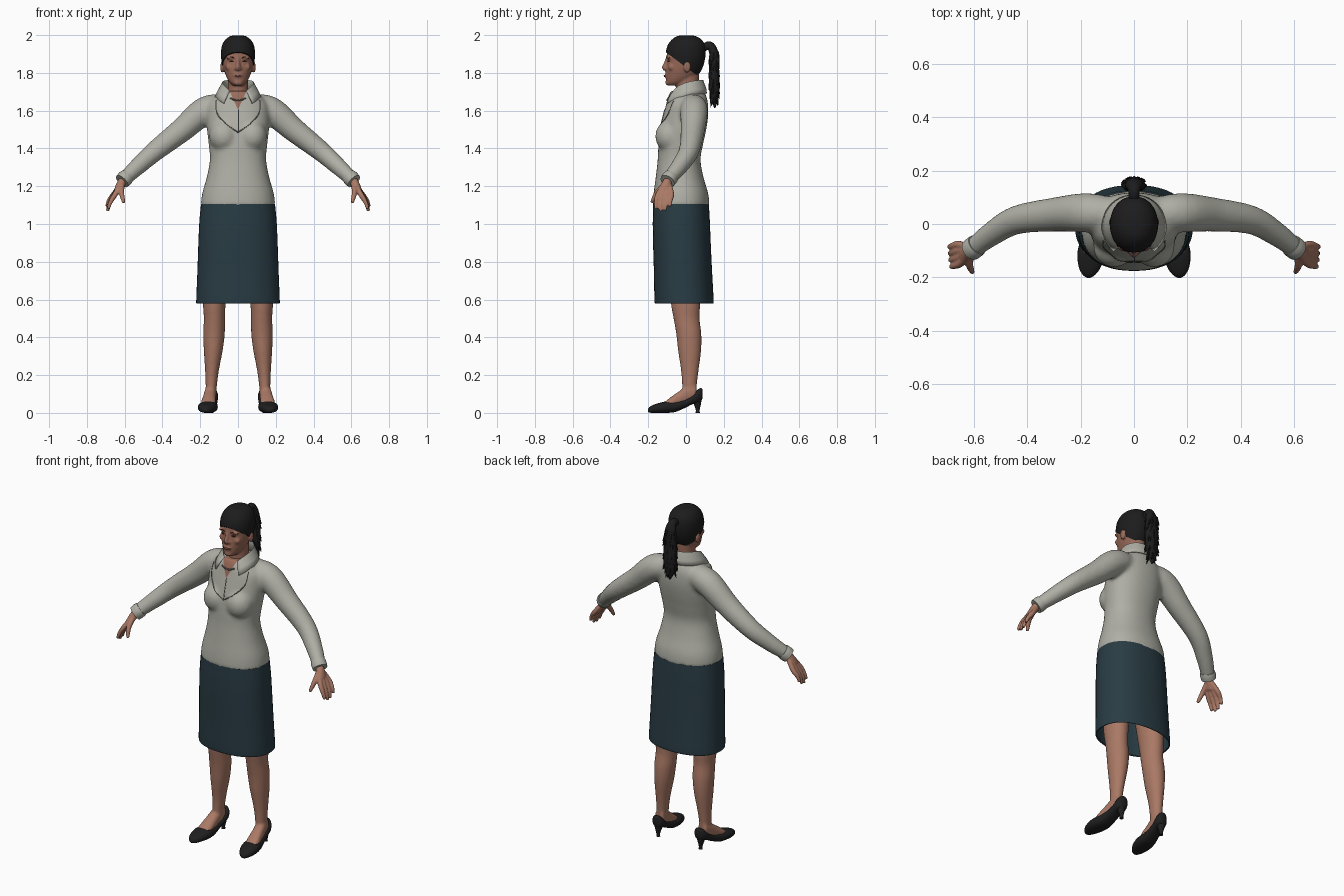
import bpy, bmesh, math, random
from mathutils import Vector, Matrix
from mathutils.bvhtree import BVHTree

if "Cube" in bpy.data.objects:
    bpy.data.objects.remove(bpy.data.objects["Cube"])

random.seed(4)


def material(name, rgb):
    m = bpy.data.materials.new(name)
    m.diffuse_color = (*rgb, 1)
    m.use_nodes = True
    m.node_tree.nodes["Principled BSDF"].inputs["Base Color"].default_value = m.diffuse_color
    return m


SHIRT = material("shirt_grey", (0.43, 0.43, 0.38))
SEAM = material("seam_grey", (0.14, 0.14, 0.12))
SKIRT = material("skirt_teal", (0.022, 0.045, 0.058))
SKIN = material("skin", (0.40, 0.19, 0.13))
FACE = material("face_skin", (0.32, 0.145, 0.10))
LIPS = material("lips", (0.20, 0.07, 0.055))
HAIR = material("hair_black", (0.012, 0.012, 0.013))
SHOE = material("shoe_black", (0.014, 0.014, 0.015))
DARK = material("eye_brown", (0.05, 0.025, 0.018))


# ---- helpers ----
def spline(keys, sub=5):
    """Smooth interpolation through tuples of numbers."""
    out = []
    for i in range(len(keys) - 1):
        p = [keys[max(i - 1, 0)], keys[i], keys[i + 1], keys[min(i + 2, len(keys) - 1)]]
        for k in range(sub):
            t = k / sub
            out.append([0.5 * (2 * b + (c - a) * t + (2 * a - 5 * b + 4 * c - d) * t * t
                               + (3 * b - a - 3 * c + d) * t ** 3) for a, b, c, d in zip(*p)])
    return out + [list(keys[-1])]


def ring(c, u, v, n, e=2.0):
    pts = []
    for i in range(n):
        a = 2 * math.pi * i / n
        ca, sa = math.cos(a), math.sin(a)
        pts.append(c + u * math.copysign(abs(ca) ** (2 / e), ca) + v * math.copysign(abs(sa) ** (2 / e), sa))
    return pts


def add_rings(bm, rings, start=True, end=True):
    vs = [[bm.verts.new(p) for p in r] for r in rings]
    n = len(vs[0])
    for a, b in zip(vs, vs[1:]):
        for i in range(n):
            bm.faces.new((a[i], a[(i + 1) % n], b[(i + 1) % n], b[i]))
    if start:
        bm.faces.new(vs[0][::-1])
    if end:
        bm.faces.new(vs[-1])


def column(bm, keys, n=32, e=2.0, grow=0.0, **caps):
    """Stack of level rings: (z, centre x, half width, front y, back y)."""
    add_rings(bm, [ring(Vector((x, (f + b) / 2, z)), Vector((w + grow, 0, 0)),
                        Vector((0, (b - f) / 2 + grow, 0)), n, e)
                   for z, x, w, f, b in spline(keys)], **caps)


def tube(bm, keys, n=12, ref=(0, 1, 0), sub=5):
    """Tube through (x, y, z, radius u, radius v)."""
    keys = [k if len(k) == 5 else (*k, k[3]) for k in keys]
    pts = spline(keys, sub)
    rings = []
    for i, p in enumerate(pts):
        t = Vector(pts[min(i + 1, len(pts) - 1)][:3]) - Vector(pts[max(i - 1, 0)][:3])
        u = t.cross(Vector(ref)).normalized()
        v = t.normalized().cross(u)
        rings.append(ring(Vector(p[:3]), u * p[3], v * p[4], n))
    add_rings(bm, rings)


def ball(bm, c, s, seg=16):
    bmesh.ops.create_uvsphere(bm, u_segments=seg, v_segments=max(seg // 2, 6), radius=1,
                              matrix=Matrix.Translation(c) @ Matrix.Diagonal((*s, 1)))


def finish(bm, name, mat, voxel=0, smooth=4):
    bmesh.ops.recalc_face_normals(bm, faces=bm.faces)
    me = bpy.data.meshes.new(name)
    bm.to_mesh(me)
    bm.free()
    ob = bpy.data.objects.new(name, me)
    bpy.context.collection.objects.link(ob)
    if voxel:  # fuse overlapping volumes into one soft surface
        r = ob.modifiers.new("fuse", 'REMESH')
        r.mode, r.voxel_size = 'VOXEL', voxel
        s = ob.modifiers.new("soften", 'SMOOTH')
        s.iterations, s.factor = smooth, 0.5
        deps = bpy.context.evaluated_depsgraph_get()
        ob.data = bpy.data.meshes.new_from_object(ob.evaluated_get(deps))
        ob.modifiers.clear()
    ob.data.materials.clear()
    ob.data.materials.append(mat)
    return ob


def surface(ob):
    bm = bmesh.new()
    bm.from_mesh(ob.data)
    tree = BVHTree.FromBMesh(bm)
    bm.free()
    return lambda x, z: tree.ray_cast(Vector((x, -1, z)), Vector((0, 1, 0)))[0]


# ---- shirt: torso, bust and sleeves fused ----
bm = bmesh.new()
column(bm, [(1.09, 0, .198, -.177, .124), (1.16, 0, .190, -.172, .118), (1.25, 0, .165, -.160, .092),
            (1.34, 0, .149, -.150, .077), (1.42, 0, .155, -.146, .090), (1.50, 0, .164, -.138, .107),
            (1.57, 0, .167, -.122, .117), (1.63, 0, .162, -.106, .117), (1.67, 0, .130, -.096, .110),
            (1.705, 0, .085, -.08, .095)], 40, 2.2)
for s in (-1, 1):
    ball(bm, (s * .075, -.085, 1.465), (.078, .078, .085), 24)
    tube(bm, [(s * .05, .03, 1.625, .06), (s * .17, .042, 1.603, .074), (s * .30, .035, 1.495, .064),
              (s * .44, .015, 1.385, .054), (s * .53, -.035, 1.305, .046), (s * .605, -.092, 1.235, .037)], 20)
shirt = finish(bm, "shirt", SHIRT, 0.011, 6)

# open neckline: cut a clean V and colour it as skin
bm = bmesh.new()
bm.from_mesh(shirt.data)
for s in (-1, 1):
    bmesh.ops.bisect_plane(bm, geom=bm.verts[:] + bm.edges[:] + bm.faces[:],
                           plane_co=(0, 0, 1.605), plane_no=(s, 0, -.45))
for f in bm.faces:
    c = f.calc_center_median()
    f.material_index = int(c.y < 0.02 and abs(c.x) < .45 * (c.z - 1.605))
bm.to_mesh(shirt.data)
bm.free()
shirt.data.materials.append(FACE)
on_shirt = surface(shirt)

# stitched yoke and front placket
bm = bmesh.new()
for s in (-1, 1):
    path = spline([(s * .115, 1.655), (s * .112, 1.59), (s * .07, 1.535), (0, 1.485)], 6)
    tube(bm, [(*on_shirt(x, z), .0028) for x, z in path], 6, sub=1)
tube(bm, [(*on_shirt(.002, 1.605 - .02 * i), .0028) for i in range(7)], 6, ref=(1, 0, 0), sub=1)
finish(bm, "shirt_seams", SEAM)

# folded collar, open at the front with pointed wings
bm = bmesh.new()
rows = []
for i in range(33):
    t = i / 16 - 1
    a = t * math.radians(148)
    x, y, k = math.sin(a), math.cos(a), abs(t) ** 3
    rows.append([bm.verts.new(p) for p in (
        (x * .078, .005 + y * .078, 1.70 - .03 * k),
        (x * .084, .005 + y * .086, 1.76 - .058 * k),
        (x * (.102 + .012 * k), .005 + y * (.100 + .012 * k), 1.715 - .045 * k),
        (x * (.112 + .03 * k), .004 + y * (.104 + .02 * k), 1.69 - .052 * k))])
for a, b in zip(rows, rows[1:]):
    for j in range(3):
        bm.faces.new((a[j], a[j + 1], b[j + 1], b[j]))
collar = finish(bm, "collar", SHIRT)
m = collar.modifiers.new("thickness", 'SOLIDIFY')
m.thickness, m.offset = 0.006, 0

# ---- skirt ----
bm = bmesh.new()
column(bm, [(1.105, 0, .196, -.174, .121), (1.02, 0, .204, -.176, .126), (.92, 0, .209, -.175, .130),
            (.75, 0, .215, -.170, .138), (.60, 0, .221, -.167, .146), (.578, 0, .220, -.163, .143)],
       48, 2.25, end=False)
skirt = finish(bm, "skirt", SKIRT)
m = skirt.modifiers.new("thickness", 'SOLIDIFY')
m.thickness, m.offset = 0.006, -1

# ---- limbs, hands and shoes ----
HEEL_TO_TOE = [(.088, .010, .080, .122), (.08, .026, .062, .132), (.06, .036, .052, .122),
               (.03, .037, .044, .092), (-.01, .039, .024, .072), (-.06, .047, .004, .062),
               (-.11, .052, .000, .060), (-.16, .042, .000, .047), (-.19, .024, .001, .034),
               (-.202, .006, .006, .020)]
FOOT = [(.055, .028, .07, .15), (.01, .031, .05, .145), (-.04, .035, .03, .112),
        (-.08, .039, .02, .084), (-.115, .036, .02, .056)]


def along_y(bm, keys, s):
    add_rings(bm, [ring(Vector((s * (.148 - .11 * y), y, (lo + hi) / 2)), Vector((w, 0, 0)),
                        Vector((0, 0, (hi - lo) / 2)), 20, 2.4) for y, w, lo, hi in spline(keys)])


for s, side in ((-1, "right"), (1, "left")):
    bm = bmesh.new()
    column(bm, [(.75, s * .115, .070, -.10, .08), (.58, s * .125, .060, -.08, .075),
                (.50, s * .125, .056, -.066, .072), (.42, s * .127, .057, -.052, .081),
                (.33, s * .131, .050, -.042, .080), (.22, s * .138, .036, -.026, .066),
                (.13, s * .142, .029, -.020, .056), (.07, s * .143, .029, -.020, .058)], 24)
    along_y(bm, FOOT, s)
    finish(bm, side + "_leg", SKIN, 0.008, 3)

    bm = bmesh.new()
    along_y(bm, HEEL_TO_TOE, s)
    tube(bm, [(s * .141, .055, .085, .03), (s * .141, .060, .05, .020), (s * .141, .062, .02, .011),
              (s * .141, .062, 0, .011)], 12)
    finish(bm, side + "_shoe", SHOE)

    bm = bmesh.new()
    tube(bm, [(s * .588, -.078, 1.252, .041), (s * .60, -.088, 1.240, .043), (s * .614, -.098, 1.226, .041)], 20)
    finish(bm, side + "_cuff", SHIRT)

    bm = bmesh.new()
    tube(bm, [(s * .585, -.075, 1.255, .025), (s * .615, -.10, 1.22, .024), (s * .64, -.115, 1.175, .018, .036)], 14)
    for t in (0, 1 / 3, 2 / 3, 1):
        drop = .018 * (2 * t - 1) ** 2 + .012 * t
        tube(bm, [(s * .615, -.11 + .02 * t, 1.215, .014), (s * (.65 + .008 * t), -.147 + .07 * t, 1.157, .0145),
                  (s * (.674 + .01 * t), -.158 + .075 * t, 1.108 + drop / 2, .0115),
                  (s * (.688 + .006 * t), -.160 + .075 * t, 1.062 + drop, .008)], 10)
    tube(bm, [(s * .615, -.105, 1.215, .017), (s * .617, -.15, 1.170, .0145),
              (s * .611, -.170, 1.138, .012), (s * .605, -.182, 1.112, .008)], 10)
    finish(bm, side + "_hand", SKIN, 0.005, 2)

# ---- head, neck, nose and ears fused ----
SKULL = [(1.733, 0, .026, -.094, -.03), (1.75, 0, .045, -.105, .01), (1.78, 0, .062, -.107, .055),
         (1.82, 0, .075, -.106, .08), (1.86, 0, .082, -.101, .092), (1.90, 0, .084, -.102, .097),
         (1.94, 0, .078, -.092, .093), (1.97, 0, .061, -.070, .075), (1.988, 0, .035, -.042, .046),
         (1.993, 0, .008, -.01, .012)]
bm = bmesh.new()
column(bm, SKULL, 32, 2.1)
column(bm, [(1.62, 0, .062, -.06, .07), (1.70, 0, .055, -.055, .066), (1.80, 0, .053, -.05, .07)], 24)
tube(bm, [(0, -.096, 1.885, .009), (0, -.106, 1.855, .010), (0, -.114, 1.830, .013), (0, -.108, 1.818, .012)],
     10, ref=(1, 0, 0))
ball(bm, (0, -.100, 1.786), (.028, .014, .014))
ball(bm, (0, -.092, 1.748), (.026, .018, .016))
for s in (-1, 1):
    ball(bm, (s * .013, -.106, 1.823), (.009, .010, .008))
    ball(bm, (s * .035, -.088, 1.880), (.028, .014, .009))
    ball(bm, (s * .045, -.076, 1.830), (.022, .018, .020))
    ball(bm, (s * .084, .006, 1.830), (.010, .019, .030))
head = finish(bm, "head", FACE, 0.0055, 3)
on_face = surface(head)

# brows, eyes and lips
for name, mat, rows in (("brows", DARK, ((.018, 1.877), (.036, 1.884), (.055, 1.876))),
                        ("eyes", DARK, ((.023, 1.859), (.034, 1.861), (.045, 1.859)))):
    bm = bmesh.new()
    for s in (-1, 1):
        r = .003 if name == "brows" else .0042
        tube(bm, [(*on_face(s * x, z), r * (1 if i == 1 else .5)) for i, (x, z) in enumerate(rows)], 8)
    finish(bm, name, mat)
bm = bmesh.new()
tube(bm, [(*on_face(x, 1.785 - .001 * (x == 0)), .0025 if x else .006) for x in (-.026, -.013, 0, .013, .026)], 8)
finish(bm, "lips", LIPS)

# bead necklace
bm = bmesh.new()
for i in range(-5, 6):
    x = i * .0075
    ball(bm, on_shirt(x, 1.655 + 7 * x * x), (.0048, .0048, .0048), 8)
finish(bm, "necklace", SEAM)

# ---- hair: slanted cap and ragged ponytail ----
bm = bmesh.new()
column(bm, SKULL, 40, 2.1, grow=0.006)
bmesh.ops.translate(bm, verts=bm.verts, vec=(0, .001, .006))
bmesh.ops.bisect_plane(bm, geom=bm.verts[:] + bm.edges[:] + bm.faces[:], plane_co=(0, -.1, 1.905),
                       plane_no=(0, .75, 1), clear_inner=True)
bmesh.ops.holes_fill(bm, edges=bm.edges[:])
finish(bm, "hair_cap", HAIR)

TAIL = [(0, .08, 1.925, .02), (0, .125, 1.945, .022), (0, .148, 1.90, .024, .034), (0, .148, 1.81, .027, .042),
        (0, .150, 1.72, .027, .040), (0, .152, 1.66, .018, .028), (0, .152, 1.615, .004)]
bm = bmesh.new()
tube(bm, TAIL, 16, ref=(1, 0, 0))
for i in range(90):
    z, a = random.uniform(1.66, 1.91), random.uniform(0, 2 * math.pi)
    d = Vector((math.cos(a) * .037, math.sin(a) * .023, 0)) * (1 if z > 1.70 else .75)
    p = Vector((0, .149, z)) + d * .75
    q = p + d * .55 + Vector((0, 0, -random.uniform(.03, .05)))
    tube(bm, [(*p, .011), (*q, .001)], 5, ref=(1, .3, 0), sub=1)
finish(bm, "ponytail", HAIR)

# smooth shading with crisp creases
for ob in bpy.context.scene.objects:
    ob.select_set(True)
    bpy.context.view_layer.objects.active = ob
bpy.ops.object.shade_smooth_by_angle(angle=math.radians(45))
